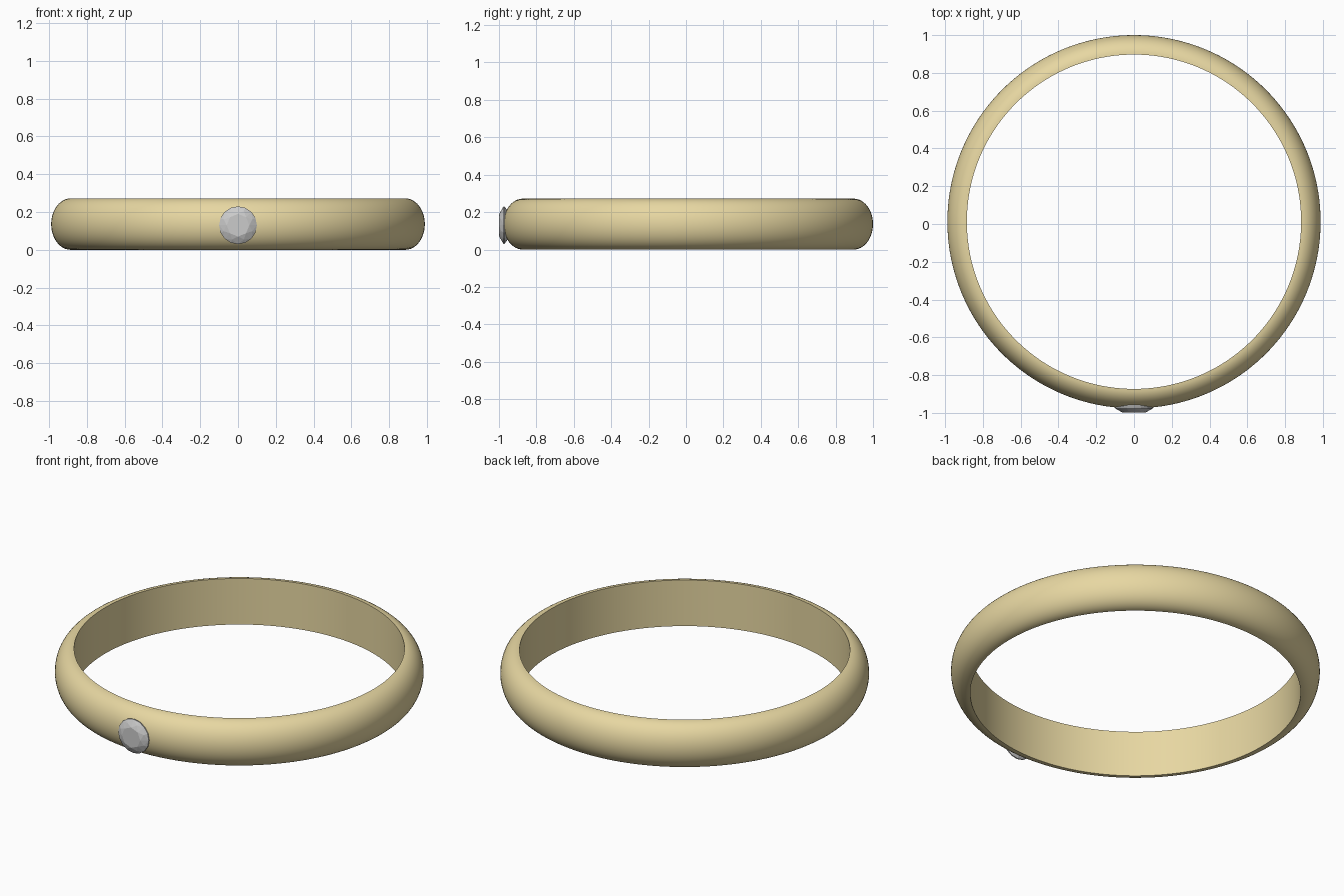
import bpy, bmesh
from math import sin, cos, pi, radians
from mathutils import Vector

if "Cube" in bpy.data.objects:
    bpy.data.objects.remove(bpy.data.objects["Cube"])

CY, CZ = 0.012, 0.136          # band centre
R_IN, THICK, HALF = 0.885, 0.103, 0.136


def add_object(name, bm):
    bmesh.ops.recalc_face_normals(bm, faces=bm.faces)
    mesh = bpy.data.meshes.new(name)
    bm.to_mesh(mesh)
    bm.free()
    ob = bpy.data.objects.new(name, mesh)
    bpy.context.collection.objects.link(ob)
    return ob


# Band: D-shaped profile (flat inside, domed outside) swept round z
SEG, STEPS = 160, 24
profile = [(R_IN + THICK * cos(a), HALF * sin(a))
           for a in (-pi / 2 + pi * i / STEPS for i in range(STEPS + 1))]
bm = bmesh.new()
rings = [[bm.verts.new((r * cos(t), CY + r * sin(t), CZ + z)) for r, z in profile]
         for t in (2 * pi * k / SEG for k in range(SEG))]
n = len(profile)
for k in range(SEG):
    a, b = rings[k], rings[(k + 1) % SEG]
    for i in range(n):
        j = (i + 1) % n
        bm.faces.new((a[i], b[i], b[j], a[j]))
band = add_object("band", bm)
bpy.context.view_layer.objects.active = band
band.select_set(True)
bpy.ops.object.shade_smooth_by_angle(angle=radians(40))
gold = bpy.data.materials.new("pale_gold")
gold.diffuse_color = (0.80, 0.68, 0.36, 1)
gold.use_nodes = True
gold.node_tree.nodes["Principled BSDF"].inputs["Base Color"].default_value = gold.diffuse_color
band.data.materials.append(gold)

# Gem: brilliant cut facing -y, made as the hull of its facet rings
bm = bmesh.new()
for count, radius, y, turn in ((8, 0.060, -0.999, 0.0),      # table
                               (8, 0.082, -0.9885, 0.5),     # crown kites
                               (16, 0.100, -0.976, 0.0),     # girdle front
                               (16, 0.100, -0.970, 0.0)):    # girdle back
    for k in range(count):
        a = 2 * pi * (k + turn) / count
        bm.verts.new(Vector((radius * cos(a), y, 0.13 + radius * sin(a))))
bm.verts.new((0, -0.90, 0.13))                               # culet
bmesh.ops.convex_hull(bm, input=bm.verts)
bmesh.ops.dissolve_limit(bm, angle_limit=radians(1), verts=bm.verts, edges=bm.edges)
add_object("gem", bm)
